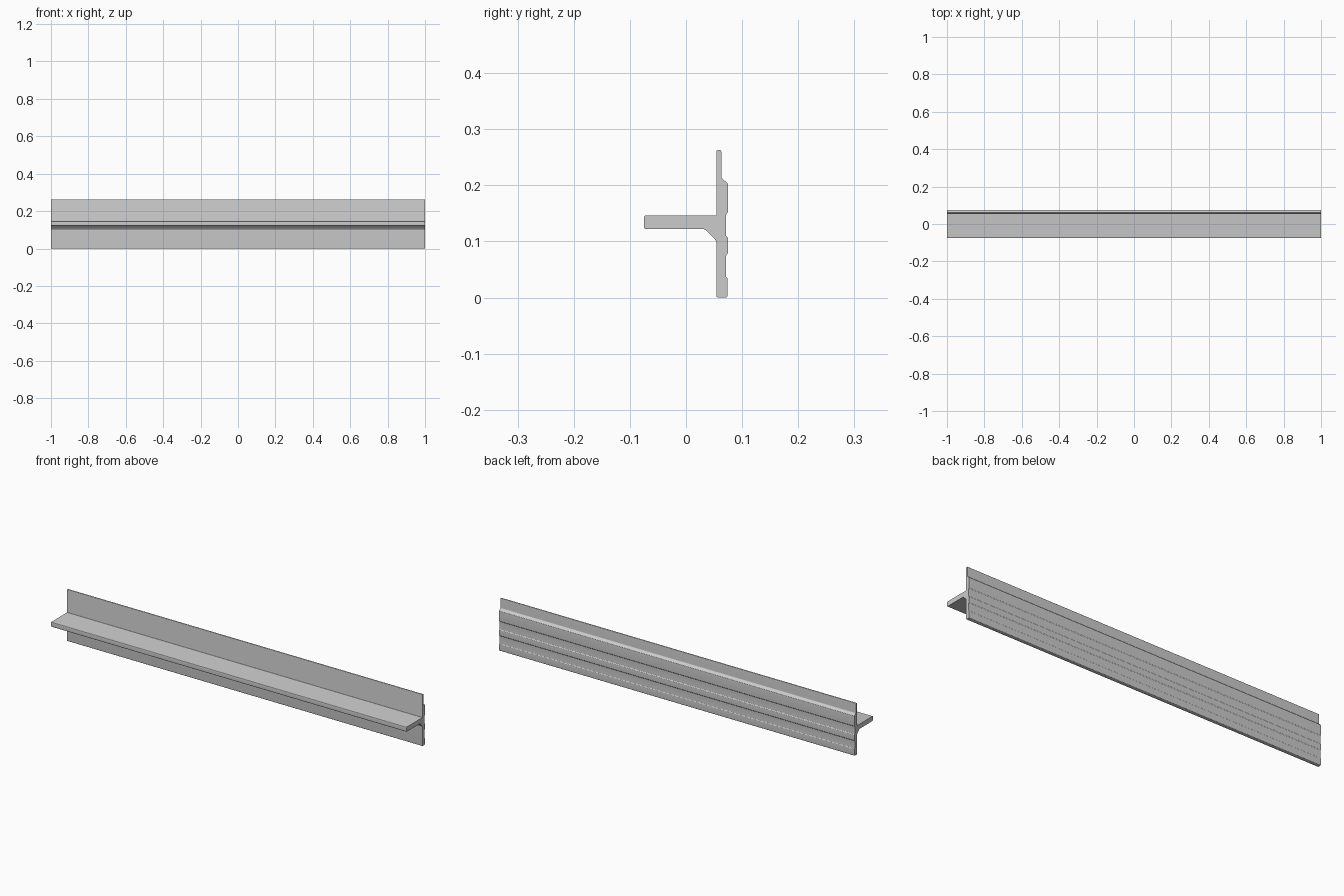
import bpy, bmesh
from mathutils import Vector

if "Cube" in bpy.data.objects:
    bpy.data.objects.remove(bpy.data.objects["Cube"])

HALF_LENGTH = 1.0

# Cross-section corners: (y, z, corner radius)
PROFILE = [
    (0.054, 0.000, 0.004), (0.074, 0.000, 0.004),      # foot of the upright
    (0.074, 0.034, 0.001), (0.0715, 0.037, 0.001),     # lower recess on the back
    (0.0715, 0.075, 0.001), (0.075, 0.079, 0.001),
    (0.075, 0.106, 0.001), (0.0715, 0.110, 0.001),     # upper recess on the back
    (0.0715, 0.148, 0.001), (0.075, 0.152, 0.001),
    (0.075, 0.203, 0.001), (0.063, 0.213, 0.002),      # chamfer to the thin lip
    (0.063, 0.263, 0.004), (0.054, 0.263, 0.004),      # top of the lip
    (0.054, 0.146, 0.002), (-0.075, 0.146, 0.004),     # shelf top and nose
    (-0.075, 0.122, 0.004), (0.034, 0.122, 0.005),     # shelf underside
    (0.054, 0.101, 0.004),                             # gusset below the shelf
]


def rounded(corners, steps=4):
    """Replace every corner with a short curve."""
    pts = []
    for i, (y, z, r) in enumerate(corners):
        p = Vector((y, z))
        a = p + (Vector(corners[i - 1][:2]) - p).normalized() * r
        b = p + (Vector(corners[(i + 1) % len(corners)][:2]) - p).normalized() * r
        for k in range(steps + 1):
            t = k / steps
            pts.append(a * (1 - t) ** 2 + p * 2 * t * (1 - t) + b * t * t)
    return pts


# Extrude the section along x
bm = bmesh.new()
cap = bm.faces.new([bm.verts.new((-HALF_LENGTH, p.x, p.y)) for p in rounded(PROFILE)])
result = bmesh.ops.extrude_face_region(bm, geom=[cap], use_keep_orig=True)
end = [g for g in result["geom"] if isinstance(g, bmesh.types.BMVert)]
bmesh.ops.translate(bm, verts=end, vec=(2 * HALF_LENGTH, 0, 0))
bmesh.ops.recalc_face_normals(bm, faces=bm.faces)

mesh = bpy.data.meshes.new("profile_rail")
bm.to_mesh(mesh)
bm.free()
rail = bpy.data.objects.new("profile_rail", mesh)
bpy.context.collection.objects.link(rail)

# Smooth the rounded corners, keep hard edges
bpy.context.view_layer.objects.active = rail
rail.select_set(True)
bpy.ops.object.shade_smooth_by_angle(angle=0.52)
